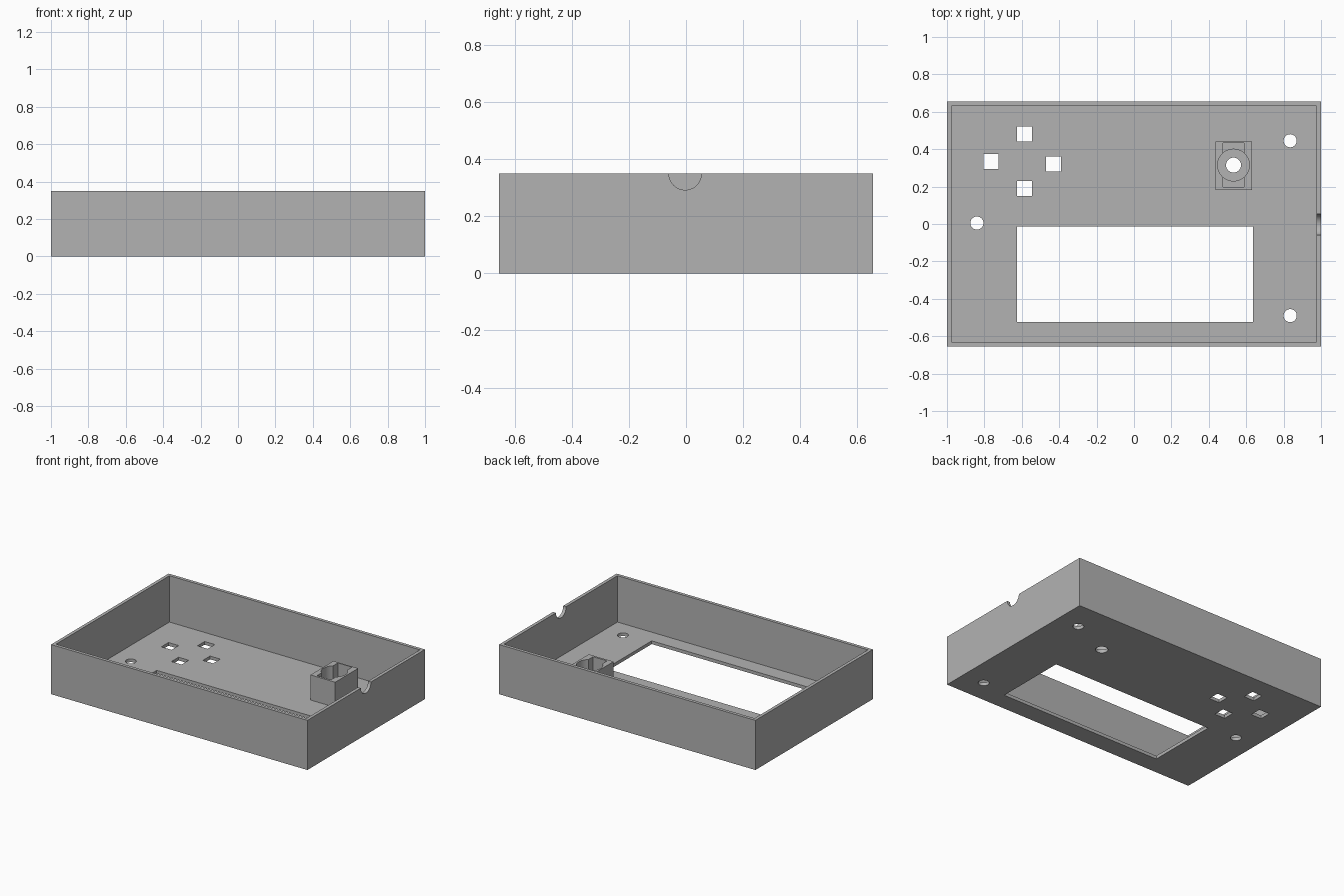
import bpy
import math

WALL = 0.023
HEIGHT = 0.35
HALF_Y = 0.655

if "Cube" in bpy.data.objects:
    bpy.data.objects.remove(bpy.data.objects["Cube"])

grey = bpy.data.materials.new("plain_grey")
grey.use_nodes = True
grey.diffuse_color = (0.45, 0.45, 0.45, 1)
grey.node_tree.nodes["Principled BSDF"].inputs["Base Color"].default_value = grey.diffuse_color


def box(name, low, high):
    bpy.ops.mesh.primitive_cube_add(size=1, location=[(a + b) / 2 for a, b in zip(low, high)])
    ob = bpy.context.object
    ob.name = name
    ob.scale = [b - a for a, b in zip(low, high)]
    bpy.ops.object.transform_apply(location=False, rotation=False, scale=True)
    ob.data.materials.append(grey)
    return ob


def rod(name, centre, radius, depth, rotation=(0, 0, 0)):
    bpy.ops.mesh.primitive_cylinder_add(vertices=48, radius=radius, depth=depth,
                                        location=centre, rotation=rotation)
    ob = bpy.context.object
    ob.name = name
    ob.data.materials.append(grey)
    return ob


def cut(target, cutter):
    mod = target.modifiers.new("cut", "BOOLEAN")
    mod.operation = "DIFFERENCE"
    mod.solver = "EXACT"
    mod.object = cutter
    cutter.hide_render = True
    bpy.context.view_layer.objects.active = target
    bpy.ops.object.modifier_apply(modifier=mod.name)
    bpy.data.objects.remove(cutter)


def smooth(ob):
    bpy.ops.object.select_all(action="DESELECT")
    ob.select_set(True)
    bpy.context.view_layer.objects.active = ob
    bpy.ops.object.shade_smooth_by_angle(angle=math.radians(30))


# Open tray with thin walls
case = box("case_shell", (-1, -HALF_Y, 0), (1, HALF_Y, HEIGHT))
cut(case, box("cavity", (WALL - 1, WALL - HALF_Y, WALL), (1 - WALL, HALF_Y - WALL, 1)))

# Display window
cut(case, box("window", (-0.625, -0.525, -0.1), (0.635, -0.013, 0.1)))

# Square button holes
for x, y in [(-0.585, 0.48), (-0.765, 0.335), (-0.43, 0.32), (-0.585, 0.19)]:
    cut(case, box("button_hole", (x - 0.04, y - 0.04, -0.1), (x + 0.04, y + 0.04, 0.1)))

# Round holes, the last one under the socket
SOCKET = (0.532, 0.315)
for (x, y), r in [((-0.84, 0.005), 0.035), ((0.835, 0.445), 0.035),
                  ((0.835, -0.49), 0.035), (SOCKET, 0.04)]:
    cut(case, rod("round_hole", (x, y, 0), r, 0.2))

# Cable notch in the left wall rim
cut(case, rod("cable_notch", (1, -0.003, HEIGHT), 0.057, 0.2, (0, math.pi / 2, 0)))
smooth(case)

# Socket block with a round well and a shallower slot
sx, sy = SOCKET
block = box("socket_block", (0.437, 0.183, 0.015), (0.63, 0.44, 0.2))
cut(block, rod("well", (sx, sy, 0.1), 0.085, 0.4))
cut(block, box("slot", (sx - 0.055, sy - 0.117, 0.1), (sx + 0.055, sy + 0.117, 0.4)))
smooth(block)
